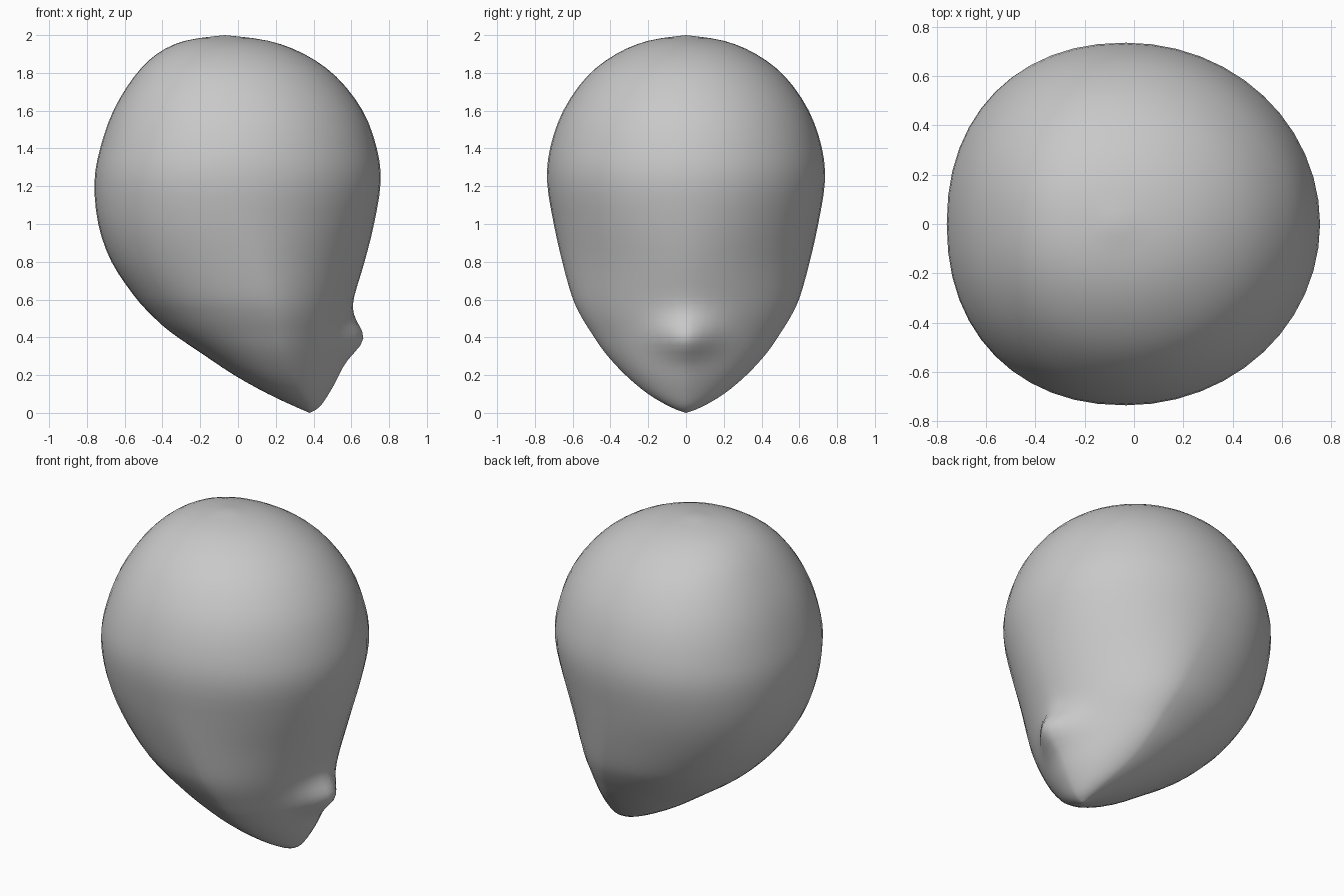
import bpy, bmesh, math

cube = bpy.data.objects.get("Cube")
if cube:
    bpy.data.objects.remove(cube, do_unlink=True)

SEGMENTS, STEPS = 48, 3
BACK_ROUNDNESS = 2.2

# Slices from chin to crown: height, back x, front x, half width, widest x, front roundness
SLICES = [
    (0, .38, .38, 0, .38, 1.7),
    (.03, .31, .43, .08, .37, 1.7),
    (.1, .16, .48, .2, .33, 1.6),
    (.2, -.02, .53, .32, .27, 1.55),
    (.32, -.2, .55, .43, .23, 1.55),
    (.43, -.36, .57, .505, .2, 1.6),
    (.52, -.46, .59, .56, .17, 1.65),
    (.62, -.55, .615, .605, .13, 1.7),
    (.8, -.67, .67, .655, .07, 1.75),
    (1, -.74, .72, .7, 0, 1.9),
    (1.22, -.76, .755, .735, -.03, 2),
    (1.4, -.73, .735, .72, -.03, 2),
    (1.6, -.66, .66, .65, -.03, 2),
    (1.78, -.55, .52, .525, -.04, 2),
    (1.9, -.43, .35, .37, -.05, 2),
    (1.97, -.28, .16, .2, -.06, 2),
    (2, -.07, -.07, 0, -.07, 2),
]


def blend(a, b, c, d, t):
    """Smooth curve from b to c."""
    return b + .5 * t * (c - a + t * (2*a - 5*b + 4*c - d + t * (3*(b - c) + d - a)))


def slice_at(i, t):
    last = len(SLICES) - 1
    picks = [SLICES[max(0, min(last, i + k))] for k in (-1, 0, 1, 2)]
    return [blend(*vals, t) for vals in zip(*picks)]


def power(v, p):
    return math.copysign(abs(v) ** p, v)


def outline(z, back, front, width, mid, roundness):
    """One horizontal slice, with a soft nose on its front."""
    points = []
    for k in range(SEGMENTS):
        a = 2 * math.pi * k / SEGMENTS
        c, s = math.cos(a), math.sin(a)
        p = 2 / (roundness if c > 0 else BACK_ROUNDNESS)
        x = mid + (front - mid if c > 0 else mid - back) * power(c, p)
        y = width * power(s, p)
        if c > 0:
            x += .1 * c * math.exp(-(y / .16) ** 2 - ((z - .39) / .11) ** 2)
        points.append((x, y, z))
    return points


# Head: loft the slices between the chin and crown points
bm = bmesh.new()
rings = []
for i in range(len(SLICES) - 1):
    for j in range(STEPS):
        if i or j:
            rings.append([bm.verts.new(p) for p in outline(*slice_at(i, j / STEPS))])
for lower, upper in zip(rings, rings[1:]):
    for k in range(SEGMENTS):
        n = (k + 1) % SEGMENTS
        bm.faces.new((lower[k], lower[n], upper[n], upper[k]))
for ring, tip in ((rings[0], SLICES[0]), (rings[-1], SLICES[-1])):
    point = bm.verts.new((tip[1], 0, tip[0]))
    for k in range(SEGMENTS):
        bm.faces.new((ring[k], ring[(k + 1) % SEGMENTS], point))
bmesh.ops.recalc_face_normals(bm, faces=bm.faces)

mesh = bpy.data.meshes.new("head")
bm.to_mesh(mesh)
bm.free()
head = bpy.data.objects.new("head", mesh)
bpy.context.collection.objects.link(head)

# Plain grey surface
grey = bpy.data.materials.new("light grey")
grey.use_nodes = True
color = (.58, .58, .58, 1)
grey.diffuse_color = color
grey.node_tree.nodes["Principled BSDF"].inputs["Base Color"].default_value = color
mesh.materials.append(grey)

bpy.context.view_layer.objects.active = head
head.select_set(True)
bpy.ops.object.shade_smooth_by_angle(angle=math.radians(60))
